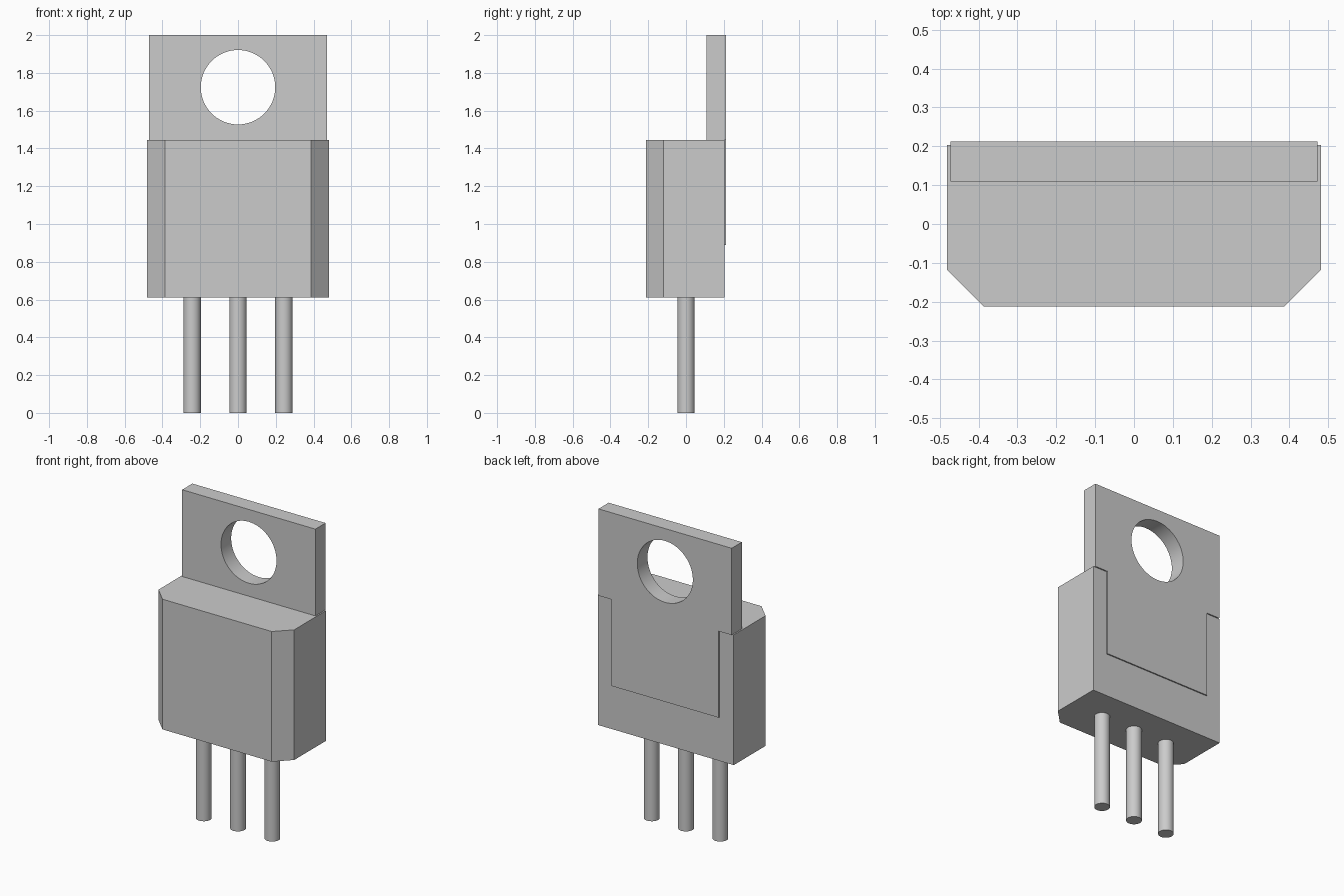
import bpy, bmesh
from mathutils import Matrix

cube = bpy.data.objects.get("Cube")
if cube:
    bpy.data.objects.remove(cube, do_unlink=True)

GREY = (0.6, 0.6, 0.6, 1.0)
grey = bpy.data.materials.new("plain grey")
grey.use_nodes = True
grey.diffuse_color = GREY
grey.node_tree.nodes["Principled BSDF"].inputs["Base Color"].default_value = GREY


def finish(name, bm):
    bmesh.ops.recalc_face_normals(bm, faces=bm.faces)
    mesh = bpy.data.meshes.new(name)
    bm.to_mesh(mesh)
    bm.free()
    mesh.materials.append(grey)
    obj = bpy.data.objects.new(name, mesh)
    bpy.context.collection.objects.link(obj)
    return obj


def prism(name, points, offset):
    """Extrude a flat outline along an offset."""
    bm = bmesh.new()
    face = bm.faces.new([bm.verts.new(p) for p in points])
    ext = bmesh.ops.extrude_face_region(bm, geom=[face], use_keep_orig=True)
    moved = [v for v in ext["geom"] if isinstance(v, bmesh.types.BMVert)]
    bmesh.ops.translate(bm, verts=moved, vec=offset)
    return finish(name, bm)


def cylinder(name, radius, depth, matrix, sides=64):
    bm = bmesh.new()
    bmesh.ops.create_cone(bm, cap_ends=True, segments=sides, radius1=radius,
                          radius2=radius, depth=depth, matrix=matrix)
    return finish(name, bm)


def mirrored(half):
    return half + [(-x, b) for x, b in reversed(half)]


def smooth(obj):
    bpy.ops.object.select_all(action="DESELECT")
    obj.select_set(True)
    bpy.context.view_layer.objects.active = obj
    bpy.ops.object.shade_smooth_by_angle()


BODY_Z, BODY_TOP = 0.61, 1.444

# Case with chamfered front corners
outline = mirrored([(0.387, -0.212), (0.481, -0.118), (0.481, 0.204)])
prism("case", [(x, y, BODY_Z) for x, y in outline], (0, 0, BODY_TOP - BODY_Z))

# Metal tab: wide above the case, narrow where it is set into the back
outline = mirrored([(0.38, 0.89), (0.38, BODY_TOP), (0.472, BODY_TOP), (0.472, 2.0)])
tab = prism("mounting_tab", [(x, 0.109, z) for x, z in outline], (0, 0.103, 0))

# Screw hole through the tab
cutter = cylinder("hole_cutter", 0.197, 1.0,
                  Matrix.Translation((0, 0.16, 1.724)) @ Matrix.Rotation(1.5708, 4, "X"))
cutter.hide_render = True
hole = tab.modifiers.new("screw hole", "BOOLEAN")
hole.operation = "DIFFERENCE"
hole.solver = "EXACT"
hole.object = cutter
bpy.context.view_layer.objects.active = tab
bpy.ops.object.modifier_apply(modifier=hole.name)
bpy.data.objects.remove(cutter, do_unlink=True)
smooth(tab)

# Three round legs
for side, x in (("right", -0.243), ("middle", 0), ("left", 0.243)):
    smooth(cylinder(side + "_leg", 0.046, BODY_Z,
                    Matrix.Translation((x, 0, BODY_Z / 2)), 32))
